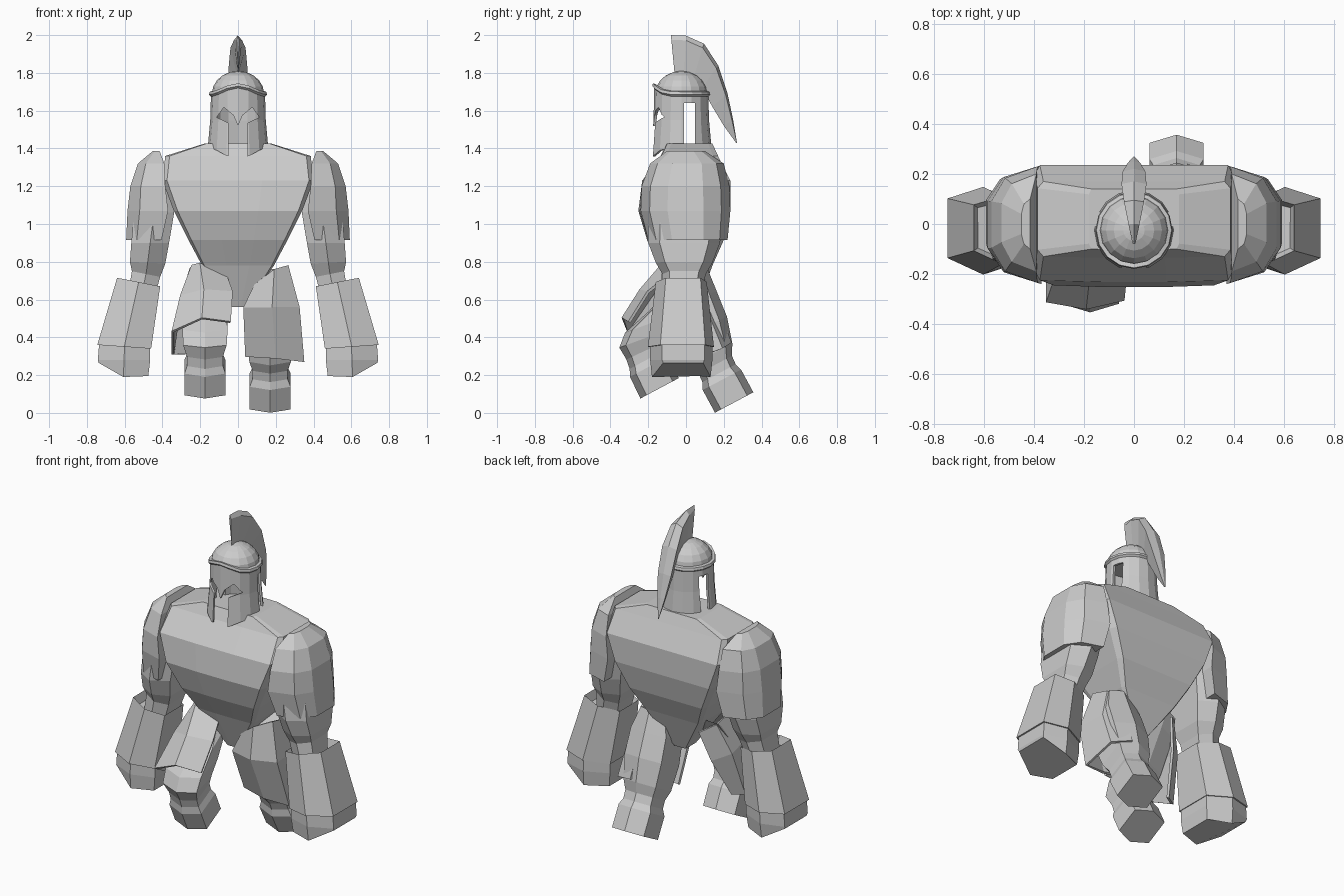
import bpy
import bmesh
from math import sin, cos, pi, radians

if "Cube" in bpy.data.objects:
    bpy.data.objects.remove(bpy.data.objects["Cube"])

stone = bpy.data.materials.new("stone grey")
stone.use_nodes = True
stone.diffuse_color = (0.6, 0.6, 0.6, 1)
stone.node_tree.nodes["Principled BSDF"].inputs["Base Color"].default_value = (0.6, 0.6, 0.6, 1)


def finish(name, bm):
    bmesh.ops.recalc_face_normals(bm, faces=bm.faces)
    mesh = bpy.data.meshes.new(name)
    bm.to_mesh(mesh)
    bm.free()
    mesh.materials.append(stone)
    ob = bpy.data.objects.new(name, mesh)
    bpy.context.collection.objects.link(ob)
    return ob


def loft(name, rings, caps=True, closed=True, cuff=0):
    """Skin a list of equal rings; cuff sinks a hollow into the first cap."""
    bm = bmesh.new()
    rows = [[bm.verts.new(p) for p in r] for r in rings]
    n = len(rows[0])
    for a, b in zip(rows, rows[1:]):
        for i in range(n if closed else n - 1):
            j = (i + 1) % n
            bm.faces.new((a[i], a[j], b[j], b[i]))
    if caps:
        top = bm.faces.new(rows[0])
        bm.faces.new(rows[-1])
        if cuff:
            bmesh.ops.recalc_face_normals(bm, faces=bm.faces)
            bmesh.ops.inset_region(bm, faces=[top], thickness=0.02)
            bmesh.ops.translate(bm, verts=top.verts, vec=(0, 0, -cuff))
    return finish(name, bm)


def solidify(ob, thickness, offset=-1):
    m = ob.modifiers.new("thickness", "SOLIDIFY")
    m.thickness, m.offset = thickness, offset


def torso_ring(z, hx, yf, yb):
    c, h = (yf + yb) / 2, (yb - yf) / 2
    pts = [(1, -.82), (.94, -1), (.32, -1.03), (-.32, -1.03), (-.94, -1), (-1, -.82),
           (-1, .82), (-.94, 1), (.94, 1), (1, .82)]
    return [(x * hx, c + y * h, z) for x, y in pts]


# Broad torso tapering to a pointed waist
loft("torso", [torso_ring(*r) for r in (
    (1.425, .18, -.1, .14), (1.36, .385, -.13, .17), (1.23, .4, -.225, .235),
    (1.07, .34, -.245, .235), (.915, .262, -.2, .2), (.78, .19, -.13, .14),
    (.56, .04, -.05, .06))])


def hexagon(x0, x1, y, hy, z0, z1, zm=None, skew=0):
    """Hexagon with a corner to the front and back; z runs from inner to outer side."""
    m = (x0 + x1) / 2
    zm = (z0 + z1) / 2 if zm is None else zm
    h = hy * .68
    return [(x0, y - h - skew, z0), (m, y - hy, zm), (x1, y - h + skew, z1),
            (x1, y + h + skew, z1), (m, y + hy, zm), (x0, y + h - skew, z0)]


def shell_ring(z, x0, x1, yf, yb):
    c, h = (yf + yb) / 2, (yb - yf) / 2
    w = x1 - x0
    return [(x0 + w * u, c + h * v, z) for u, v in
            ((0, -1), (.7, -.8), (1, -.4), (1, .4), (.7, .8), (0, 1))]


def flip(ring, s):
    return [(s * x, y, z) for x, y, z in ring]


# Arms: shoulder plate, upper arm, gauntlet and fist
for s, side in ((1, "left"), (-1, "right")):
    def arm(part, rings, **kw):
        return loft(f"{side}_{part}", [flip(r, s) for r in rings], **kw)

    arm("shoulder_plate", [shell_ring(*r) for r in (
        (1.387, .415, .45, -.1, .1), (1.32, .39, .53, -.19, .2),
        (1.2, .385, .57, -.235, .23), (1.07, .37, .585, -.24, .235),
        (.915, .405, .592, -.2, .22))])
    arm("upper_arm", [hexagon(*r) for r in (
        (.375, .5, 0, .16, 1.27, 1.27), (.338, .55, 0, .2, 1.06, 1.06),
        (.365, .565, -.01, .19, .9, .9), (.385, .572, -.01, .15, .79, .8),
        (.412, .562, -.01, .115, .72, .75), (.44, .58, -.02, .1, .62, .64))])
    arm("gauntlet", [hexagon(*r, skew=.01) for r in (
        (.412, .64, -.025, .135, .67, .715), (.46, .745, -.027, .175, .34, .36))], cuff=.05)
    arm("fist", [hexagon(*r, skew=.01) for r in (
        (.465, .735, -.025, .165, .36, .37), (.465, .742, -.025, .165, .28, .28),
        (.475, .738, -.025, .155, .195, .265, .19))])


def leg_ring(x, y, z, hx, hy, tilt):
    t = radians(tilt)
    return [(px + x, y + py * cos(t), z + py * sin(t))
            for px, py, _ in hexagon(-hx, hx, 0, hy, 0, 0)]


# Bent right leg steps forward, left leg trails behind
loft("right_leg", [leg_ring(-.175, *r) for r in (
    (-.0, .73, .08, .1, 35), (-.08, .62, .11, .14, 35), (-.2, .47, .12, .13, 20),
    (-.245, .385, .115, .115, 20), (-.225, .325, .095, .1, 25),
    (-.21, .28, .095, .1, 28), (-.195, .245, .108, .115, 28), (-.14, .13, .108, .115, 28))])
loft("left_leg", [leg_ring(.17, *r) for r in (
    (.02, .73, .08, .1, 20), (.04, .6, .12, .13, 20), (.09, .45, .125, .14, 25),
    (.135, .31, .11, .125, 28), (.155, .255, .093, .1, 28),
    (.175, .21, .093, .1, 28), (.19, .175, .108, .115, 28), (.255, .055, .108, .115, 28))])

# Thigh plates wrap the front, outer side and part of the back of each leg
right_plate = loft("right_thigh_plate", [flip(r, -1) for r in (
    ((.06, -.1, .72), (.2, -.12, .79), (.24, -.06, .78), (.24, .05, .76), (.17, .12, .72)),
    ((.03, -.2, .64), (.18, -.24, .65), (.3, -.18, .62), (.31, 0, .58), (.22, .07, .54)),
    ((.04, -.3, .48), (.19, -.335, .5), (.345, -.31, .43), (.345, -.08, .31),
     (.28, -.04, .31)))], caps=False, closed=False)
left_plate = loft("left_thigh_plate", [
    ((.09, -.09, .68), (.19, -.12, .76), (.26, -.04, .78), (.25, .07, .75), (.17, .12, .7)),
    ((.03, -.09, .56), (.18, -.13, .56), (.32, -.08, .56), (.31, .1, .56), (.2, .175, .53)),
    ((.04, .01, .3), (.2, -.03, .29), (.345, 0, .27), (.325, .19, .34), (.21, .235, .37))],
    caps=False, closed=False)
for plate in (right_plate, left_plate):
    solidify(plate, .015, 0)

# Hollow helmet with long cheek guards
SIDES, CY = 16, -.025


def round_ring(r, z, front=0.0):
    """Circle whose front corner heights shift by front."""
    out = []
    for i in range(SIDES):
        a = 2 * pi * i / SIDES
        f = max(0, -sin(a)) ** 4
        out.append((r * cos(a), CY + r * sin(a), z + front * f))
    return out


helmet = loft("helmet", [round_ring(.143, 1.69, .03), round_ring(.147, 1.55),
                         round_ring(.16, 1.405, -.06)], caps=False)
solidify(helmet, .014)


def prism(name, outline, axis, lo, hi):
    rings = [[(d, u, v) if axis == "x" else (u, d, v) for u, v in outline] for d in (lo, hi)]
    ob = loft(name, rings)
    ob.hide_render = True
    return ob


half = [(.05, 1.3), (.05, 1.535), (.113, 1.565), (.075, 1.618), (.024, 1.575)]
face = half + [(0, 1.52)] + [(-x, z) for x, z in reversed(half)]
slot = [(-.01, 1.42), (.048, 1.42), (.048, 1.64), (-.01, 1.64)]
cutters = [prism("face_cutter", face, "y", -.4, -.08), prism("slot_cutter", slot, "x", -.3, .3)]
for c in cutters:
    m = helmet.modifiers.new("opening", "BOOLEAN")
    m.operation, m.solver, m.object = "DIFFERENCE", "EXACT", c
bpy.context.view_layer.update()
cut = bpy.data.meshes.new_from_object(helmet.evaluated_get(bpy.context.evaluated_depsgraph_get()))
helmet.modifiers.clear()
helmet.data = cut
for c in cutters:
    bpy.data.objects.remove(c)

# Brow band rising to a peak, and the domed cap
loft("brow_band", [round_ring(.133, 1.705, .035), round_ring(.15, 1.7, .045),
                   round_ring(.154, 1.685, .045), round_ring(.14, 1.672, .045)], caps=False)
loft("helmet_dome", [round_ring(.138 * cos(a), 1.69 + .12 * sin(a))
                     for a in [radians(d) for d in (0, 18, 36, 54, 72, 86)]])

# Crest: thin leading edge, broad ridged back, sweeping to a tip
crest = []
for yi, zi, yo, zo, w in (
        (-.06, 1.79, -.08, 2.0, .006), (-.01, 1.79, 0, 1.997, .022),
        (.04, 1.77, .095, 1.955, .04), (.085, 1.72, .17, 1.84, .05),
        (.14, 1.62, .22, 1.69, .045), (.2, 1.52, .25, 1.55, .025),
        (.265, 1.43, .27, 1.43, .002)):
    ym, zm = yi + (yo - yi) * .88, zi + (zo - zi) * .88
    crest.append([(0, yi, zi), (w, ym, zm), (0, yo, zo), (-w, ym, zm)])
loft("crest", crest)
